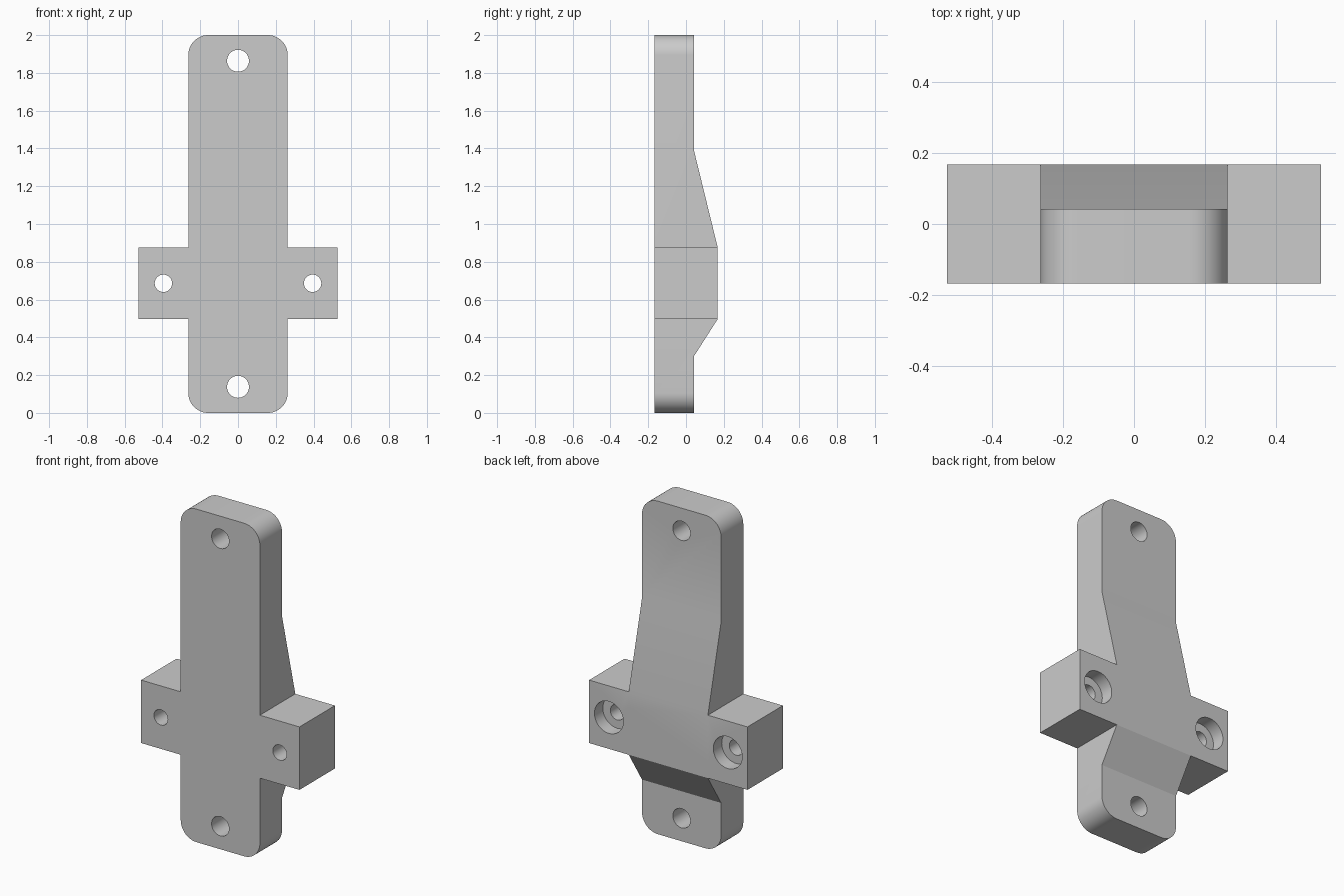
import bpy
import bmesh
from math import radians
from mathutils import Matrix

cube = bpy.data.objects.get("Cube")
if cube:
    bpy.data.objects.remove(cube, do_unlink=True)

# Overall sizes
HALF_W, HALF_ARM = 0.263, 0.526
FRONT, PLATE_BACK, BACK = -0.168, 0.042, 0.168
ARM_LOW, ARM_HIGH = 0.497, 0.875

grey = bpy.data.materials.new("plain_grey")
grey.use_nodes = True
GREY = (0.6, 0.6, 0.6, 1)
grey.diffuse_color = GREY
grey.node_tree.nodes["Principled BSDF"].inputs["Base Color"].default_value = GREY


def make_object(name, bm):
    bmesh.ops.recalc_face_normals(bm, faces=bm.faces)
    mesh = bpy.data.meshes.new(name)
    bm.to_mesh(mesh)
    bm.free()
    mesh.materials.append(grey)
    obj = bpy.data.objects.new(name, mesh)
    bpy.context.collection.objects.link(obj)
    return obj


def prism(name, profile, half_width, corner=0):
    """Extrude a (y, z) side profile across x, rounding its outer corners."""
    bm = bmesh.new()
    face = bm.faces.new([bm.verts.new((-half_width, y, z)) for y, z in profile])
    side = bmesh.ops.extrude_face_region(bm, geom=[face])["geom"]
    verts = [v for v in side if isinstance(v, bmesh.types.BMVert)]
    bmesh.ops.translate(bm, verts=verts, vec=(2 * half_width, 0, 0))
    if corner:
        ends = (min(z for _, z in profile), max(z for _, z in profile))
        edges = [e for e in bm.edges
                 if abs(e.verts[0].co.x - e.verts[1].co.x) < 1e-5
                 and all(abs(v.co.z - e.verts[0].co.z) < 1e-5 for v in e.verts)
                 and min(abs(e.verts[0].co.z - z) for z in ends) < 1e-5]
        bmesh.ops.bevel(bm, geom=edges, offset=corner, segments=12,
                        profile=0.5, affect='EDGES')
    return make_object(name, bm)


def drill(name, x, z, radius, y0, y1):
    """Round cutter running along y."""
    bm = bmesh.new()
    place = Matrix.Translation((x, (y0 + y1) / 2, z)) @ Matrix.Rotation(radians(90), 4, 'X')
    bmesh.ops.create_cone(bm, cap_ends=True, segments=48, radius1=radius,
                          radius2=radius, depth=y1 - y0, matrix=place)
    cutter = make_object(name, bm)
    cutter.hide_render = True
    return cutter


def combine(target, other, operation):
    """Apply a boolean and discard the second object."""
    mod = target.modifiers.new(operation.title(), 'BOOLEAN')
    mod.operation, mod.object, mod.solver = operation, other, 'EXACT'
    bpy.context.view_layer.objects.active = target
    bpy.ops.object.modifier_apply(modifier=mod.name)
    bpy.data.objects.remove(other, do_unlink=True)


# Upright plate, thickened by ramps towards the cross arm
bracket = prism("mounting_bracket", [
    (FRONT, 0), (PLATE_BACK, 0), (PLATE_BACK, 0.3), (BACK, ARM_LOW),
    (BACK, ARM_HIGH), (PLATE_BACK, 1.39), (PLATE_BACK, 2), (FRONT, 2),
], HALF_W, corner=0.105)

# Cross arm
arm = prism("cross_arm", [(FRONT, ARM_LOW), (BACK, ARM_LOW),
                          (BACK, ARM_HIGH), (FRONT, ARM_HIGH)], HALF_ARM)
combine(bracket, arm, 'UNION')

# End holes through the plate
for z in (0.138, 1.864):
    combine(bracket, drill("end_hole", 0, z, 0.058, -0.5, 0.5), 'DIFFERENCE')

# Counterbored screw holes in the arm
for x in (-0.395, 0.395):
    combine(bracket, drill("screw_hole", x, 0.686, 0.046, -0.5, 0.5), 'DIFFERENCE')
    combine(bracket, drill("counterbore", x, 0.686, 0.096, BACK - 0.08, 0.5), 'DIFFERENCE')

bpy.ops.object.select_all(action='DESELECT')
bracket.select_set(True)
bpy.context.view_layer.objects.active = bracket
bpy.ops.object.shade_smooth_by_angle(angle=radians(30))
